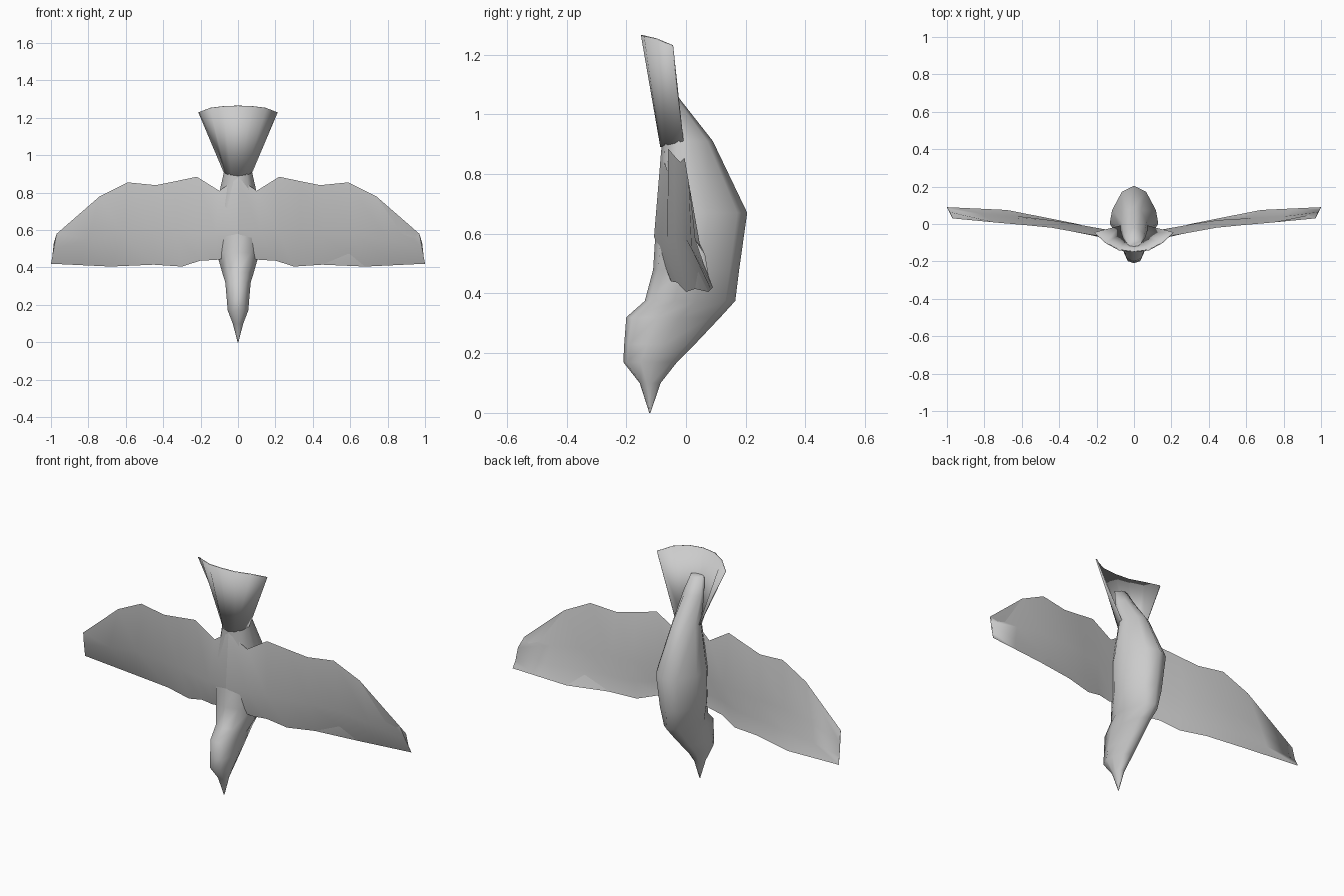
import bpy

if "Cube" in bpy.data.objects:
    bpy.data.objects.remove(bpy.data.objects["Cube"])


def make_object(name, verts, faces, angle=1.2):
    mesh = bpy.data.meshes.new(name)
    mesh.from_pydata(verts, [], faces)
    mesh.update()
    ob = bpy.data.objects.new(name, mesh)
    bpy.context.collection.objects.link(ob)
    bpy.ops.object.select_all(action='DESELECT')
    ob.select_set(True)
    bpy.context.view_layer.objects.active = ob
    bpy.ops.object.shade_smooth_by_angle(angle=angle)
    return ob


def grid_faces(rows, cols, closed=False):
    n = cols if closed else cols - 1
    return [(r * cols + c, r * cols + (c + 1) % cols,
             (r + 1) * cols + (c + 1) % cols, (r + 1) * cols + c)
            for r in range(rows - 1) for c in range(n)]


# Body: rings of (z, back y, belly y, half width) from beak to rump
rings = [(0.0, -0.123, -0.119, 0.002), (0.1, -0.155, -0.085, 0.028),
         (0.17, -0.21, -0.03, 0.055), (0.23, -0.207, 0.03, 0.06),
         (0.32, -0.2, 0.115, 0.068), (0.375, -0.138, 0.165, 0.085),
         (0.48, -0.11, 0.178, 0.115), (0.67, -0.098, 0.205, 0.13),
         (0.91, -0.08, 0.09, 0.075), (1.05, -0.1, -0.02, 0.06),
         (1.13, -0.12, -0.07, 0.04)]
half = [(0, 0), (0.6, 0.06), (1, 0.33), (0.9, 0.57), (0.5, 0.89), (0, 1)]
section = half + [(-x, t) for x, t in half[-2:0:-1]]
n = len(section)
verts = [(x * w, b + t * (f - b), z) for z, b, f, w in rings for x, t in section]
faces = grid_faces(len(rings), n, True)
faces += [tuple(range(n))[::-1], tuple(range((len(rings) - 1) * n, len(rings) * n))]
make_object("body", verts, faces)

# Wings: leading edge, upper ridge and trailing edge, root to tip
leading = [(0, -.06, .46), (.12, -.05, .44), (.2, -.03, .437), (.3, 0, .405),
           (.45, .03, .415), (.68, .075, .405), (.85, .083, .413), (1, .09, .42)]
ridge = [(0, -.107, .59), (.12, -.085, .58), (.22, -.062, .58), (.33, -.037, .58),
         (.45, -.014, .58), (.62, .001, .58), (.8, .018, .55), (.985, .058, .5)]
trailing = [(0, -.083, .88), (.1, -.062, .81), (.22, -.06, .885), (.33, -.04, .862),
            (.44, -.02, .84), (.59, -.005, .855), (.74, .008, .78), (.97, .03, .58)]
# Underside: a bulge behind the middle, then a hollow before the leading edge
thick = [.05, .05, .045, .04, .035, .03, .022, .006]
bulge = [(x, y + t, z + .03) for (x, y, z), t in zip(ridge, thick)]
hollow = [((r[0] + l[0]) / 2, (r[1] + l[1]) / 2 + t * .25, (r[2] + l[2]) / 2)
          for r, l, t in zip(ridge, leading, thick)]
for side, name in ((1, "right_wing"), (-1, "left_wing")):
    rows = (leading, ridge, trailing, bulge, hollow)
    # each section is a closed loop of five points
    verts = [(side * x, y, z) for s in zip(*rows) for x, y, z in s]
    faces = grid_faces(len(leading), 5, True)
    last = 5 * (len(leading) - 1)
    faces += [(4, 3, 2, 1, 0), tuple(range(last, last + 5))]
    if side > 0:
        faces = [f[::-1] for f in faces]
        faces[-2:] = [f[::-1] for f in faces[-2:]]
    if side < 0:
        faces[-2:] = [f[::-1] for f in faces[-2:]]
    ob = make_object(name, verts, faces)
    bpy.ops.object.mode_set(mode='EDIT')
    bpy.ops.mesh.select_all(action='SELECT')
    bpy.ops.mesh.normals_make_consistent(inside=False)
    bpy.ops.object.mode_set(mode='OBJECT')

# Tail: arched fan widening upwards
base = [(0, -.083, .89), (.035, -.075, .895), (.06, -.05, .9), (.075, -.01, .91)]
end = [(0, -.148, 1.265), (.08, -.138, 1.262), (.15, -.1, 1.253), (.21, -.045, 1.23)]
verts = []
for row in (base, end):
    verts += [(-x, y, z) for x, y, z in row[:0:-1]] + row
tail = make_object("tail", verts, grid_faces(2, 7))
mod = tail.modifiers.new("thickness", 'SOLIDIFY')
mod.thickness = 0.006
mod.offset = 0
